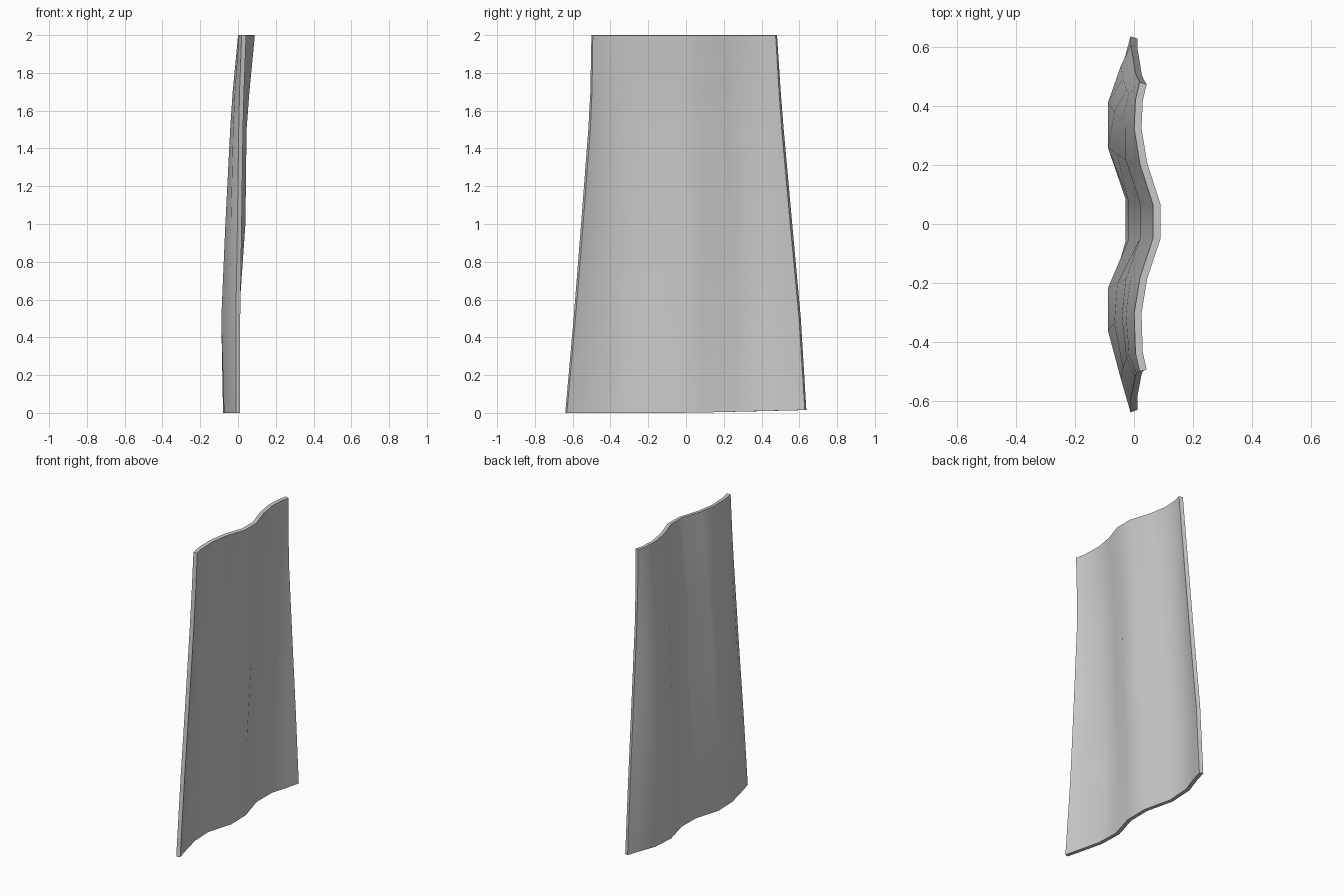
import bpy, bmesh
from math import radians

cube = bpy.data.objects.get("Cube")
if cube:
    bpy.data.objects.remove(cube)

# Plain grey cloth
cloth = bpy.data.materials.new("grey_cloth")
cloth.use_nodes = True
grey = (0.6, 0.6, 0.6, 1)
cloth.diffuse_color = grey
cloth.node_tree.nodes["Principled BSDF"].inputs["Base Color"].default_value = grey

# Rows: height, x of central fold, x of valleys, x of side hems, y of front and back hem
rows = [
    (0.0, -0.017, -0.067, 0.000, -0.635, 0.633),
    (0.5, -0.008, -0.081, 0.000, -0.590, 0.603),
    (1.0, 0.027, -0.057, 0.008, -0.550, 0.557),
    (1.5, 0.033, -0.030, 0.015, -0.512, 0.512),
    (1.7, 0.048, -0.016, 0.020, -0.502, 0.497),
    (2.0, 0.077, 0.013, 0.031, -0.497, 0.478),
]
# Columns: position across, then pull to the fold or hem at the bottom and at the top
columns = [
    (-1, 1, 1), (-0.88, 0.7, 0.25), (-0.61, 0.08, 0), (-0.37, 0, 0.3), (-0.1, 1, 1),
    (0.14, 1, 1), (0.43, 0, 0.3), (0.68, 0.08, 0), (0.88, 0.7, 0.25), (1, 1, 1),
]

# Hanging cloth sheet with soft folds
bm = bmesh.new()
grid = []
for z, fold, valley, hem, front, back in rows:
    line = []
    for u, low, high in columns:
        pull = low + (high - low) * z / 2
        target = hem if abs(u) > 0.5 else fold
        x = valley + (target - valley) * pull
        y = u * (back if u > 0 else -front)
        lift = 0.015 * max(u, 0) if z == 0 else 0
        line.append(bm.verts.new((x, y, z + lift)))
    grid.append(line)
for a, b in zip(grid, grid[1:]):
    for i in range(len(columns) - 1):
        bm.faces.new((a[i], a[i + 1], b[i + 1], b[i]))

mesh = bpy.data.meshes.new("cloth_panel")
bm.to_mesh(mesh)
bm.free()
mesh.materials.append(cloth)
panel = bpy.data.objects.new("cloth_panel", mesh)
bpy.context.collection.objects.link(panel)

# Cloth thickness, then smooth faces with crisp hems
bpy.ops.object.select_all(action='DESELECT')
panel.select_set(True)
bpy.context.view_layer.objects.active = panel
solid = panel.modifiers.new("thickness", 'SOLIDIFY')
solid.thickness = 0.025
solid.offset = 0
bpy.ops.object.modifier_apply(modifier=solid.name)
bpy.ops.object.shade_smooth_by_angle(angle=radians(40))
